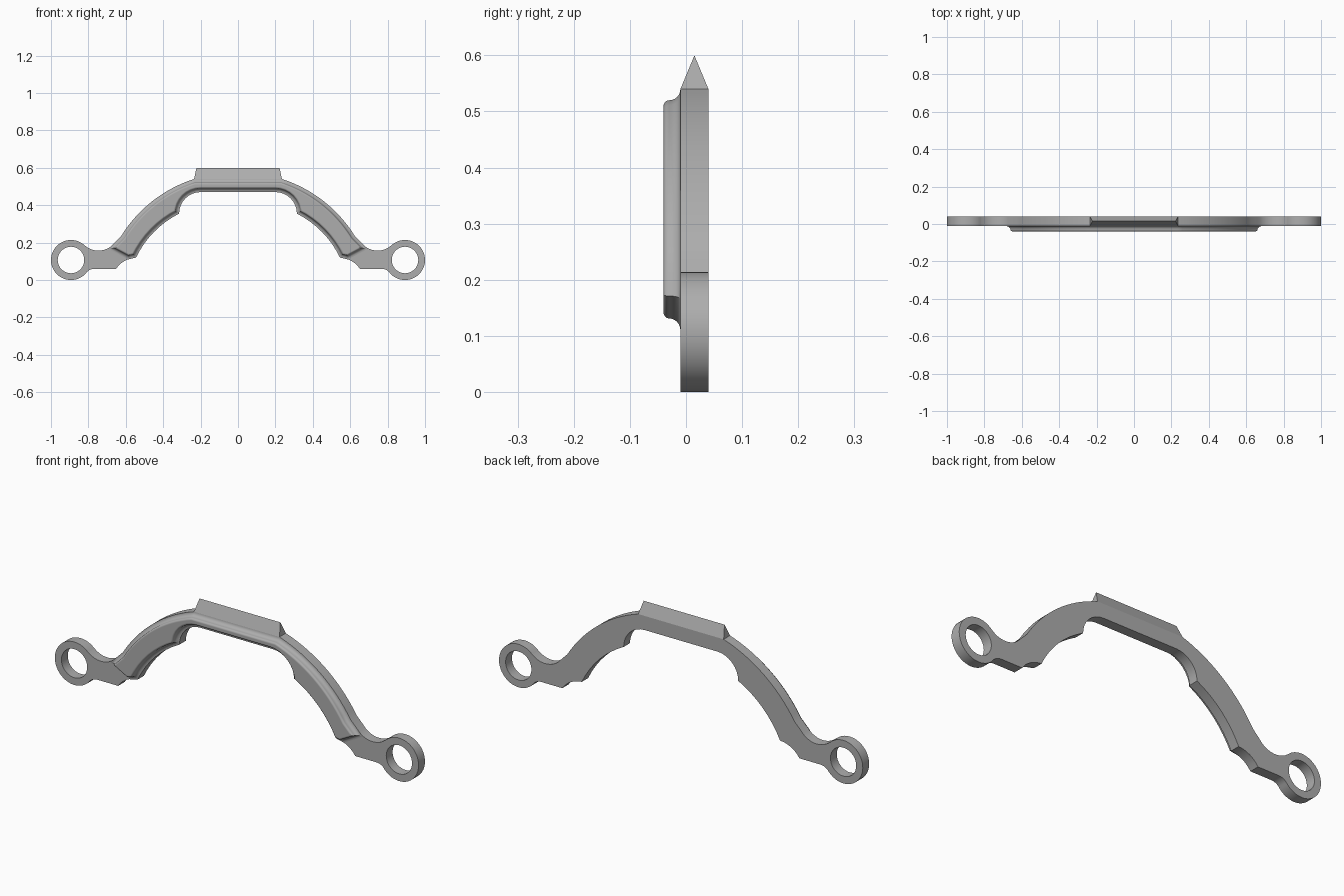
import bpy, bmesh, math
from mathutils import Vector

if "Cube" in bpy.data.objects:
    bpy.data.objects.remove(bpy.data.objects["Cube"], do_unlink=True)

BACK, FRONT = 0.04, -0.01
RING = Vector((0.893, 0.107))
RING_R, HOLE_R = 0.107, 0.071

gray = bpy.data.materials.new("satin gray")
gray.use_nodes = True
gray.diffuse_color = (0.42, 0.42, 0.42, 1)
gray.node_tree.nodes["Principled BSDF"].inputs["Base Color"].default_value = (0.42, 0.42, 0.42, 1)


def circle_arc(c, r, a0, a1, n):
    """Points on a circle between two angles in degrees."""
    angles = [math.radians(a0 + (a1 - a0) * i / n) for i in range(n + 1)]
    return [Vector((c[0] + r * math.cos(a), c[1] + r * math.sin(a))) for a in angles]


def arc3(p, q, s, n):
    """Arc from p through q to s."""
    p, q, s = Vector(p), Vector(q), Vector(s)
    u, v = q - p, s - p
    d = 2 * u.cross(v)
    c = p + Vector((v.y * u.length_squared - u.y * v.length_squared,
                    u.x * v.length_squared - v.x * u.length_squared)) / d
    a0 = (p - c).to_2d()
    turn = -a0.angle_signed(s - c)
    if turn * d < 0:
        turn += math.copysign(2 * math.pi, d)
    start = math.degrees(math.atan2(a0.y, a0.x))
    return circle_arc(c, a0.length, start, start + math.degrees(turn), n)


def mirrored(half):
    """Close a right-hand outline with its mirror image, dropping repeats."""
    pts = []
    for p in half:
        if not pts or (p - pts[-1]).length > 1e-4:
            pts.append(p)
    return pts + [Vector((-p.x, p.y)) for p in reversed(pts)]


def inset(loop, d):
    """Mitred inward offset of a clockwise loop."""
    out = []
    for i, p in enumerate(loop):
        a = (p - loop[i - 1]).normalized()
        b = (loop[(i + 1) % len(loop)] - p).normalized()
        n1, n2 = Vector((a.y, -a.x)), Vector((b.y, -b.x))
        out.append(p + (n1 + n2) * d / (1 + n1.dot(n2)))
    return out


def add_loop(bm, loop, y):
    return [bm.verts.new((p.x, y, p.y)) for p in loop]


def finish(bm, name, angle):
    bmesh.ops.recalc_face_normals(bm, faces=bm.faces)
    mesh = bpy.data.meshes.new(name)
    bm.to_mesh(mesh)
    bm.free()
    mesh.materials.append(gray)
    obj = bpy.data.objects.new(name, mesh)
    bpy.context.collection.objects.link(obj)
    bpy.ops.object.select_all(action='DESELECT')
    obj.select_set(True)
    bpy.context.view_layer.objects.active = obj
    bpy.ops.object.shade_smooth_by_angle(angle=math.radians(angle))
    wn = obj.modifiers.new("even shading", 'WEIGHTED_NORMAL')
    wn.keep_sharp = True
    return obj


# Outline pieces shared by the plate and the rib (right half, clockwise)
shoulder = arc3((0.235, 0.54), (0.46, 0.42), (0.625, 0.235), 16) + [Vector((0.66, 0.2))]
inner = (arc3((0.545, 0.12), (0.443, 0.263), (0.315, 0.355), 8)
         + circle_arc((0.2, 0.355), 0.115, 0, 90, 8))

# Back plate: arch with a mounting ring at each end
neck_top = arc3((0.66, 0.2), (0.74, 0.157), (0.817, 0.183), 10)
ring = circle_arc(RING, RING_R, 135, -137, 36)
neck_low = arc3(ring[-1], (0.798, 0.051), (0.765, 0.06), 6)
foot = arc3((0.652, 0.06), (0.605, 0.103), (0.545, 0.12), 6)
plate_loop = mirrored(shoulder + neck_top + ring + neck_low + foot + inner)

bm = bmesh.new()
holes = [circle_arc((s * RING.x, RING.y), HOLE_R, 0, 350, 35) for s in (1, -1)]
edges = []
for loop in [plate_loop] + holes:
    vs = add_loop(bm, loop, BACK)
    edges += [bm.edges.new((vs[i - 1], vs[i])) for i in range(len(vs))]
bmesh.ops.triangle_fill(bm, edges=edges, use_beauty=True, normal=(0, 1, 0))
ext = bmesh.ops.extrude_face_region(bm, geom=bm.faces[:], use_keep_orig=True)
for v in ext["geom"]:
    if isinstance(v, bmesh.types.BMVert):
        v.co.y = FRONT
bmesh.ops.recalc_face_normals(bm, faces=bm.faces)

# Ridge: pull the flat top of the arch up to a sharp crest
top = [f for f in bm.faces if f.normal.z > 0.99 and f.calc_center_median().z > 0.53]
ext = bmesh.ops.extrude_face_region(bm, geom=top)
crest = [v for v in ext["geom"] if isinstance(v, bmesh.types.BMVert)]
for v in crest:
    v.co = (math.copysign(0.222, v.co.x), (BACK + FRONT) / 2, 0.6)
bmesh.ops.delete(bm, geom=[f for f in top if f.is_valid], context='FACES_ONLY')
bmesh.ops.remove_doubles(bm, verts=crest, dist=1e-4)
finish(bm, "back_plate", 20)

# Front rib: coved base rising to a rounded edge
rib_loop = mirrored(shoulder + [Vector((0.693, 0.166)), Vector((0.588, 0.11))] + inner)
cove = circle_arc((0, -0.03), 0.02, 90, 0, 6)
rounding = circle_arc((0.03, -0.03), 0.01, 180, 270, 5)
bm = bmesh.new()
rows = [add_loop(bm, inset(rib_loop, p.x), p.y) for p in cove + rounding[1:]]
for lo, hi in zip(rows, rows[1:]):
    for i in range(len(lo)):
        bm.faces.new((lo[i - 1], lo[i], hi[i], hi[i - 1]))
bm.faces.new(rows[-1])
finish(bm, "front_rib", 30)
